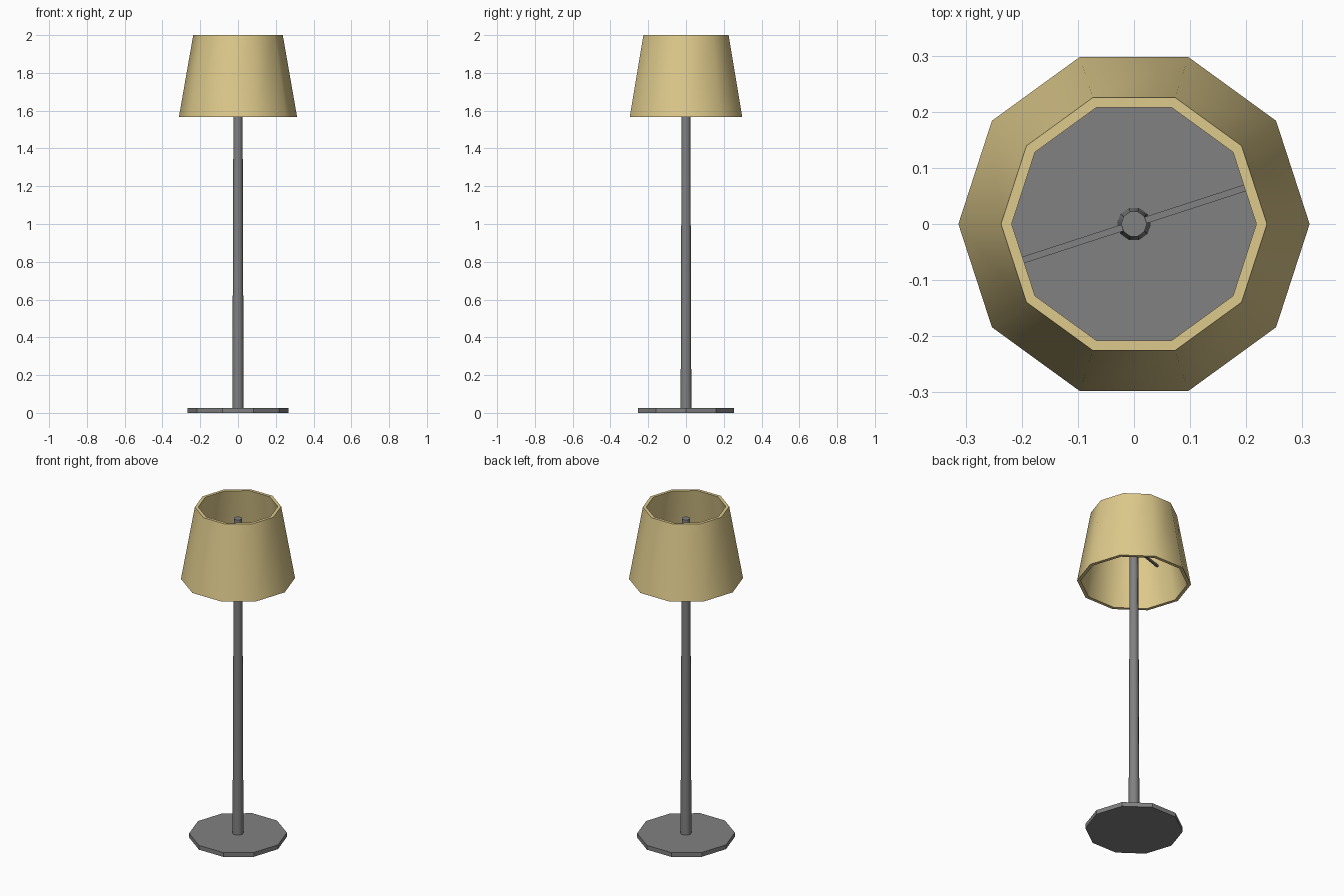
import bpy, bmesh, math
from mathutils import Matrix

if "Cube" in bpy.data.objects:
    bpy.data.objects.remove(bpy.data.objects["Cube"])

SIDES = 10


def material(name, rgb):
    m = bpy.data.materials.new(name)
    m.diffuse_color = (*rgb, 1)
    m.use_nodes = True
    m.node_tree.nodes["Principled BSDF"].inputs["Base Color"].default_value = m.diffuse_color
    return m


grey = material("grey_metal", (0.22, 0.22, 0.22))
cream = material("cream_fabric", (0.73, 0.59, 0.26))


def finish(name, bm, mat, smooth):
    bmesh.ops.recalc_face_normals(bm, faces=bm.faces)
    me = bpy.data.meshes.new(name)
    bm.to_mesh(me)
    bm.free()
    me.materials.append(mat)
    ob = bpy.data.objects.new(name, me)
    bpy.context.collection.objects.link(ob)
    if smooth:
        bpy.ops.object.select_all(action='DESELECT')
        ob.select_set(True)
        bpy.context.view_layer.objects.active = ob
        bpy.ops.object.shade_smooth_by_angle(angle=math.radians(40))
    return ob


def lathe(name, profile, mat, hollow=False, smooth=True):
    """Turn (radius, z) points around z; hollow closes the profile, else caps the ends."""
    bm = bmesh.new()
    rings = []
    for r, z in profile:
        rings.append([bm.verts.new((r * math.cos(2 * math.pi * i / SIDES),
                                    r * math.sin(2 * math.pi * i / SIDES), z))
                      for i in range(SIDES)])
    pairs = list(zip(rings, rings[1:]))
    if hollow:
        pairs.append((rings[-1], rings[0]))
    else:
        bm.faces.new(rings[0])
        bm.faces.new(rings[-1])
    for a, b in pairs:
        for i in range(SIDES):
            j = (i + 1) % SIDES
            bm.faces.new((a[i], a[j], b[j], b[i]))
    return finish(name, bm, mat, smooth)


# Flat foot and tapered pole
lathe("base", [(0.268, 0), (0.268, 0.026)], grey, smooth=False)
lathe("pole", [(0.030, 0.02), (0.023, 1.93)], grey)

# Open shade with wall thickness
lathe("lampshade", [(0.313, 1.566), (0.237, 2.0), (0.218, 2.0), (0.293, 1.566)],
      cream, hollow=True)

# Thin bar through the pole that carries the shade
bm = bmesh.new()
bmesh.ops.create_cube(bm, size=1, matrix=Matrix.Translation((0, 0, 1.79))
                      @ Matrix.Rotation(math.radians(18), 4, 'Z')
                      @ Matrix.Diagonal((0.495, 0.012, 0.012, 1)))
finish("shade_support", bm, grey, False)
